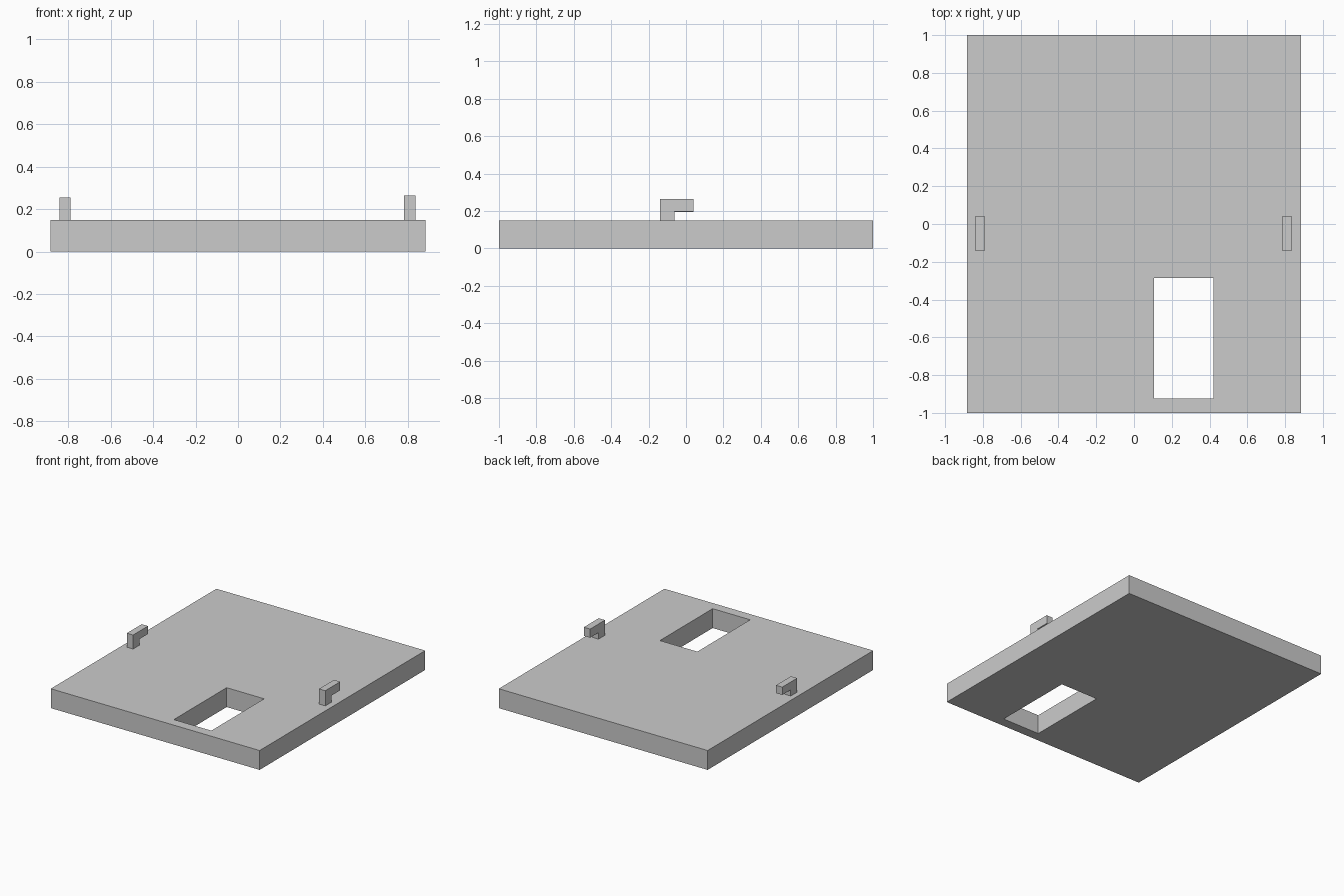
import bpy
import bmesh
from mathutils import Vector

cube = bpy.data.objects.get("Cube")
if cube:
    bpy.data.objects.remove(cube, do_unlink=True)

grey = bpy.data.materials.new("plain grey")
grey.use_nodes = True
colour = (0.6, 0.6, 0.6, 1)
grey.diffuse_color = colour
grey.node_tree.nodes["Principled BSDF"].inputs["Base Color"].default_value = colour


def extrude_faces(name, outlines, offset):
    """Extrude flat, edge-sharing outlines into one closed solid."""
    bm = bmesh.new()
    for outline in outlines:
        bm.faces.new([bm.verts.new(p) for p in outline])
    bmesh.ops.remove_doubles(bm, verts=bm.verts[:], dist=0.0001)
    base = bm.faces[:]
    copy = bmesh.ops.extrude_face_region(bm, geom=base, use_keep_orig=True)
    moved = [g for g in copy["geom"] if isinstance(g, bmesh.types.BMVert)]
    bmesh.ops.translate(bm, verts=moved, vec=Vector(offset))
    bmesh.ops.recalc_face_normals(bm, faces=bm.faces[:])
    mesh = bpy.data.meshes.new(name)
    bm.to_mesh(mesh)
    bm.free()
    mesh.materials.append(grey)
    obj = bpy.data.objects.new(name, mesh)
    bpy.context.collection.objects.link(obj)
    return obj


# Slab: a grid of cells whose middle cell is left open as the window
xs = (-0.883, 0.105, 0.422, 0.883)
ys = (-1, -0.925, -0.287, 1)
thickness = 0.148
cells = []
for i in range(3):
    for j in range(3):
        if (i, j) != (1, 1):
            a, b, c, d = xs[i], xs[i + 1], ys[j], ys[j + 1]
            cells.append([(a, c, 0), (b, c, 0), (b, d, 0), (a, d, 0)])
extrude_faces("slab", cells, (0, 0, thickness))


# Hooks: an upright stem with an arm reaching to the back
def hook(name, x, width, arm_bottom, top):
    front, stem_back, tip = -0.14, -0.062, 0.04
    profile = [(front, thickness), (stem_back, thickness), (stem_back, arm_bottom),
               (tip, arm_bottom), (tip, top), (front, top)]
    extrude_faces(name, [[(x, y, z) for y, z in profile]], (width, 0, 0))


hook("right_hook", -0.842, 0.053, 0.195, 0.255)
hook("left_hook", 0.783, 0.053, 0.198, 0.264)
